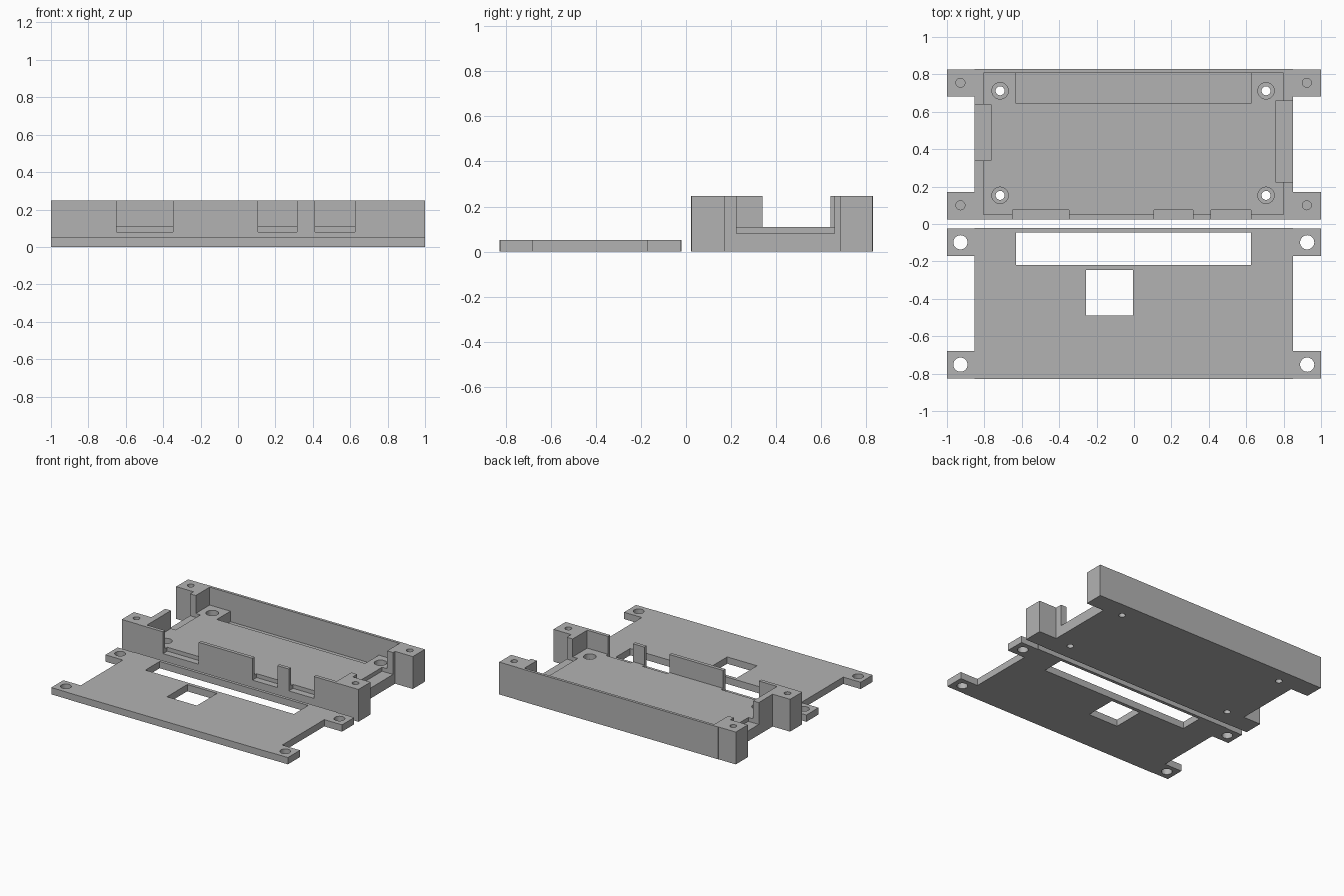
import bpy, bmesh, math

if "Cube" in bpy.data.objects:
    bpy.data.objects.remove(bpy.data.objects["Cube"])

grey = bpy.data.materials.new("light grey plastic")
grey.diffuse_color = (0.45, 0.45, 0.45, 1)
grey.use_nodes = True
grey.node_tree.nodes["Principled BSDF"].inputs["Base Color"].default_value = grey.diffuse_color


def plate(name, outline, z0, z1):
    """Extrude a flat outline from z0 to z1."""
    bm = bmesh.new()
    face = bm.faces.new([bm.verts.new((x, y, z0)) for x, y in outline])
    top = bmesh.ops.extrude_face_region(bm, geom=[face])["geom"]
    bmesh.ops.translate(bm, vec=(0, 0, z1 - z0),
                        verts=[v for v in top if isinstance(v, bmesh.types.BMVert)])
    bmesh.ops.recalc_face_normals(bm, faces=bm.faces)
    mesh = bpy.data.meshes.new(name)
    bm.to_mesh(mesh)
    bm.free()
    mesh.materials.append(grey)
    obj = bpy.data.objects.new(name, mesh)
    bpy.context.collection.objects.link(obj)
    return obj


def block(x0, x1, y0, y1, z0, z1):
    return plate("cutter", [(x0, y0), (x1, y0), (x1, y1), (x0, y1)], z0, z1)


def drill(x, y, r, z0, z1, n=32):
    ring = [(x + r * math.cos(2 * math.pi * i / n),
             y + r * math.sin(2 * math.pi * i / n)) for i in range(n)]
    return plate("cutter", ring, z0, z1)


def eared_outline(y0, ya, yb, y1, ear0, ear1):
    """Rectangle with four mounting ears; ear0 and ear1 are the outer ear edges."""
    L, R = -0.853, 0.85
    return [(L, y0), (L, ear0), (-1, ear0), (-1, ya), (L, ya), (L, yb), (-1, yb),
            (-1, ear1), (L, ear1), (L, y1), (R, y1), (R, ear1), (1, ear1), (1, yb),
            (R, yb), (R, ya), (1, ya), (1, ear0), (R, ear0), (R, y0)]


def carve(obj, cutters):
    """Subtract every cutter, bake the result and discard the cutters."""
    for c in cutters:
        m = obj.modifiers.new("cut", "BOOLEAN")
        m.operation, m.solver, m.object = "DIFFERENCE", "EXACT", c
        c.hide_render = True
    deps = bpy.context.evaluated_depsgraph_get()
    mesh = bpy.data.meshes.new_from_object(obj.evaluated_get(deps))
    obj.modifiers.clear()
    obj.data = mesh
    for c in cutters:
        bpy.data.objects.remove(c)


# Flat lid with a long slot, a square window and four screw holes
lid = plate("lid", eared_outline(-0.828, -0.68, -0.172, -0.021, -0.826, -0.025), 0, 0.052)
cuts = [block(-0.63, 0.625, -0.218, -0.045, -0.1, 0.2),
        block(-0.257, -0.005, -0.49, -0.245, -0.1, 0.2)]
cuts += [drill(x, y, 0.038, -0.1, 0.2) for x in (-0.928, 0.926) for y in (-0.098, -0.752)]
carve(lid, cuts)

# Tray: solid eared block, hollowed out
TOP, FLOOR, SILL = 0.247, 0.11, 0.08
tray = plate("tray", eared_outline(0.023, 0.172, 0.682, 0.829, 0.025, 0.827), 0, TOP)
cuts = [block(-0.805, 0.80, 0.05, 0.808, FLOOR, 0.4),        # main cavity
        block(-0.63, 0.625, 0.643, 0.808, 0.03, 0.4)]        # deep rear pocket
# Connector notches in the front wall
for x0, x1 in ((-0.65, -0.348), (0.106, 0.316), (0.413, 0.625)):
    cuts.append(block(x0, x1, -0.005, 0.074, SILL, 0.4))
# Connector notches in the left and right walls
cuts.append(block(-0.9, -0.765, 0.34, 0.64, SILL, 0.4))
cuts.append(block(0.757, 0.9, 0.225, 0.658, SILL, 0.4))
# Blind screw holes in the ears
cuts += [drill(x, y, 0.024, 0.1, 0.4) for x in (-0.928, 0.924) for y in (0.1, 0.755)]
# Counterbored through holes in the floor
for x in (-0.716, 0.706):
    for y in (0.153, 0.712):
        cuts += [drill(x, y, 0.044, 0.07, 0.2), drill(x, y, 0.024, -0.1, 0.2)]
carve(tray, cuts)
